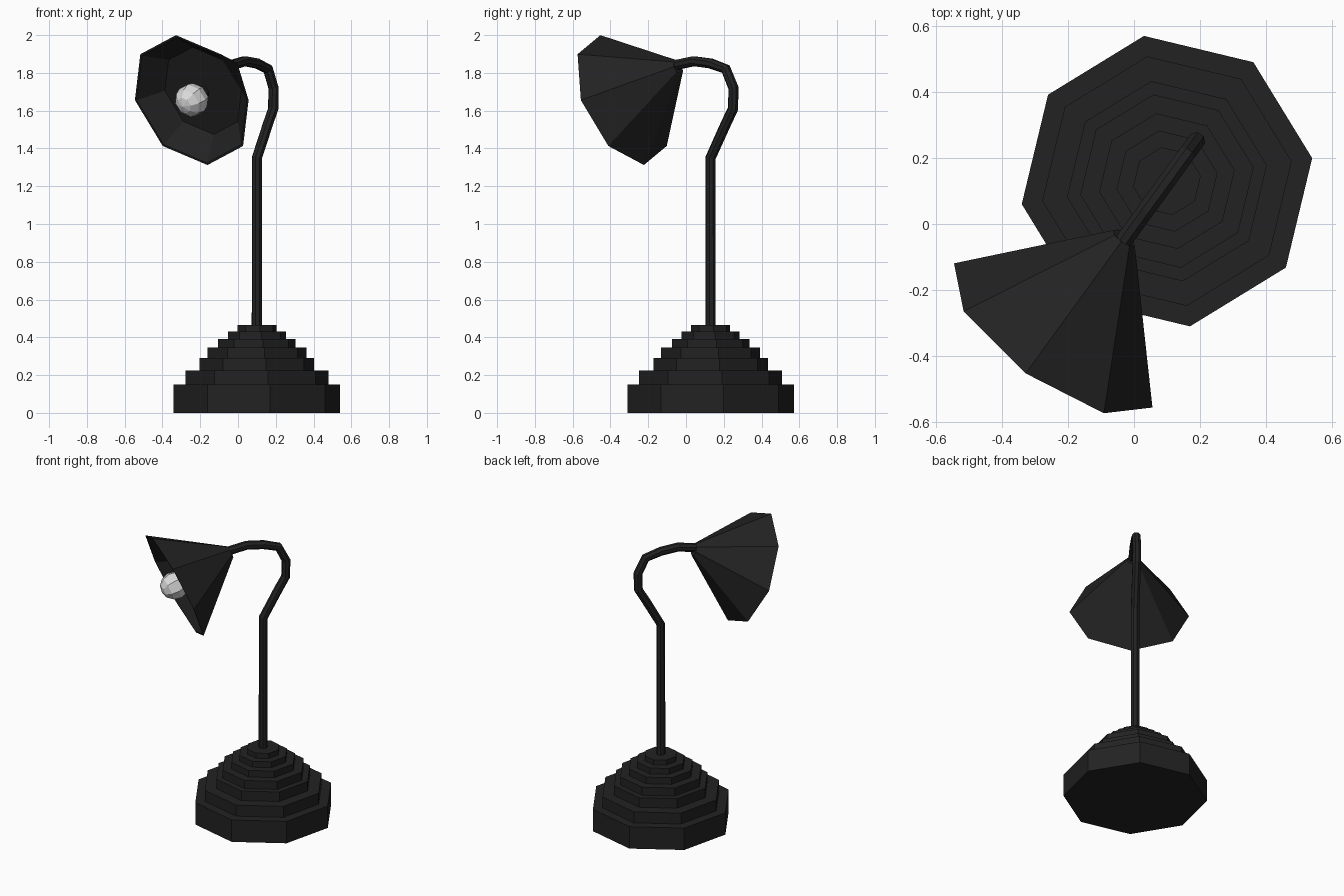
import bpy, bmesh, math
from mathutils import Vector, Matrix

if "Cube" in bpy.data.objects:
    bpy.data.objects.remove(bpy.data.objects["Cube"])


def material(name, value):
    m = bpy.data.materials.new(name)
    m.diffuse_color = (value, value, value, 1)
    m.use_nodes = True
    m.node_tree.nodes["Principled BSDF"].inputs["Base Color"].default_value = m.diffuse_color
    return m


black = material("matte black", 0.016)
white = material("bulb white", 0.7)


def finish(name, bm, mat):
    bmesh.ops.recalc_face_normals(bm, faces=bm.faces)
    me = bpy.data.meshes.new(name)
    bm.to_mesh(me)
    bm.free()
    me.materials.append(mat)
    ob = bpy.data.objects.new(name, me)
    bpy.context.collection.objects.link(ob)
    return ob


def ring(c, r, u, v, turn=0.0, n=8):
    """Points of a regular polygon around c in the plane of u and v."""
    angles = [turn + math.tau * i / n for i in range(n)]
    return [c + (u * math.cos(a) + v * math.sin(a)) * r for a in angles]


def loft(name, rings, mat):
    """Skin a row of rings and cap both ends."""
    bm = bmesh.new()
    rows = [[bm.verts.new(p) for p in r] for r in rings]
    n = len(rows[0])
    for a, b in zip(rows, rows[1:]):
        for i in range(n):
            j = (i + 1) % n
            bm.faces.new((a[i], a[j], b[j], b[i]))
    bm.faces.new(rows[0])
    bm.faces.new(rows[-1])
    return finish(name, bm, mat)


X, Y, Z = Vector((1, 0, 0)), Vector((0, 1, 0)), Vector((0, 0, 1))
BEND = math.radians(54)                        # plane in which the neck bends
D = Vector((math.cos(BEND), math.sin(BEND), 0))
SIDE = Z.cross(D)
FOOT = Vector((0.10, 0.13, 0))

# Stepped octagonal base: (radius, top height) of each step
steps = [(0.446, 0.15), (0.383, 0.225), (0.307, 0.29), (0.266, 0.345),
         (0.208, 0.39), (0.155, 0.43), (0.104, 0.465)]
rings, low = [], 0.0
for r, top in steps:
    for z in (low, top):
        rings.append(ring(FOOT + Z * z, r, X, Y, math.radians(9)))
    low = top
loft("stepped_base", rings, black)

# Stem and curved neck: (distance along bend plane, height)
path = [(0, 0.44), (0, 1.35), (0.10, 1.53), (0.147, 1.61), (0.15, 1.72),
        (0.10, 1.82), (0.0, 1.85), (-0.11, 1.862), (-0.225, 1.842)]
pts = [FOOT + D * s + Z * z for s, z in path]
rings = []
for i, p in enumerate(pts):
    t_in = (p - pts[max(i - 1, 0)]).normalized()
    t_out = (pts[min(i + 1, len(pts) - 1)] - p).normalized()
    t = (t_in + t_out).normalized()
    rings.append(ring(p, 0.028, SIDE, t.cross(SIDE), math.pi / 8))
loft("stem_and_neck", rings, black)

# Octagonal cone shade with a shallow recess on the open side
TILT = math.radians(22.5)
up = Z * math.cos(TILT) - D * math.sin(TILT)
back = D * math.cos(TILT) + Z * math.sin(TILT)
mouth = Vector((-0.245, -0.338, 1.656))
apex = Vector((-0.03, -0.042, 1.832))
axis = apex - mouth
loft("lamp_shade", [ring(apex, 0.04, up, SIDE),
                    ring(mouth, 0.372, up, SIDE),
                    ring(mouth, 0.36, up, SIDE),
                    ring(mouth + axis * 0.28, 0.25, up, SIDE)], black)

# Light bulb in the mouth of the shade, pole along the shade axis
rot = back.to_track_quat('Z', 'Y').to_matrix().to_4x4()
bm = bmesh.new()
bmesh.ops.create_uvsphere(bm, u_segments=8, v_segments=6, radius=0.09,
                          matrix=Matrix.Translation(mouth) @ rot)
finish("light_bulb", bm, white)
# Short socket linking bulb to shade
loft("bulb_socket", [ring(mouth + back * d, 0.035, up, SIDE) for d in (0.07, 0.15)], black)
